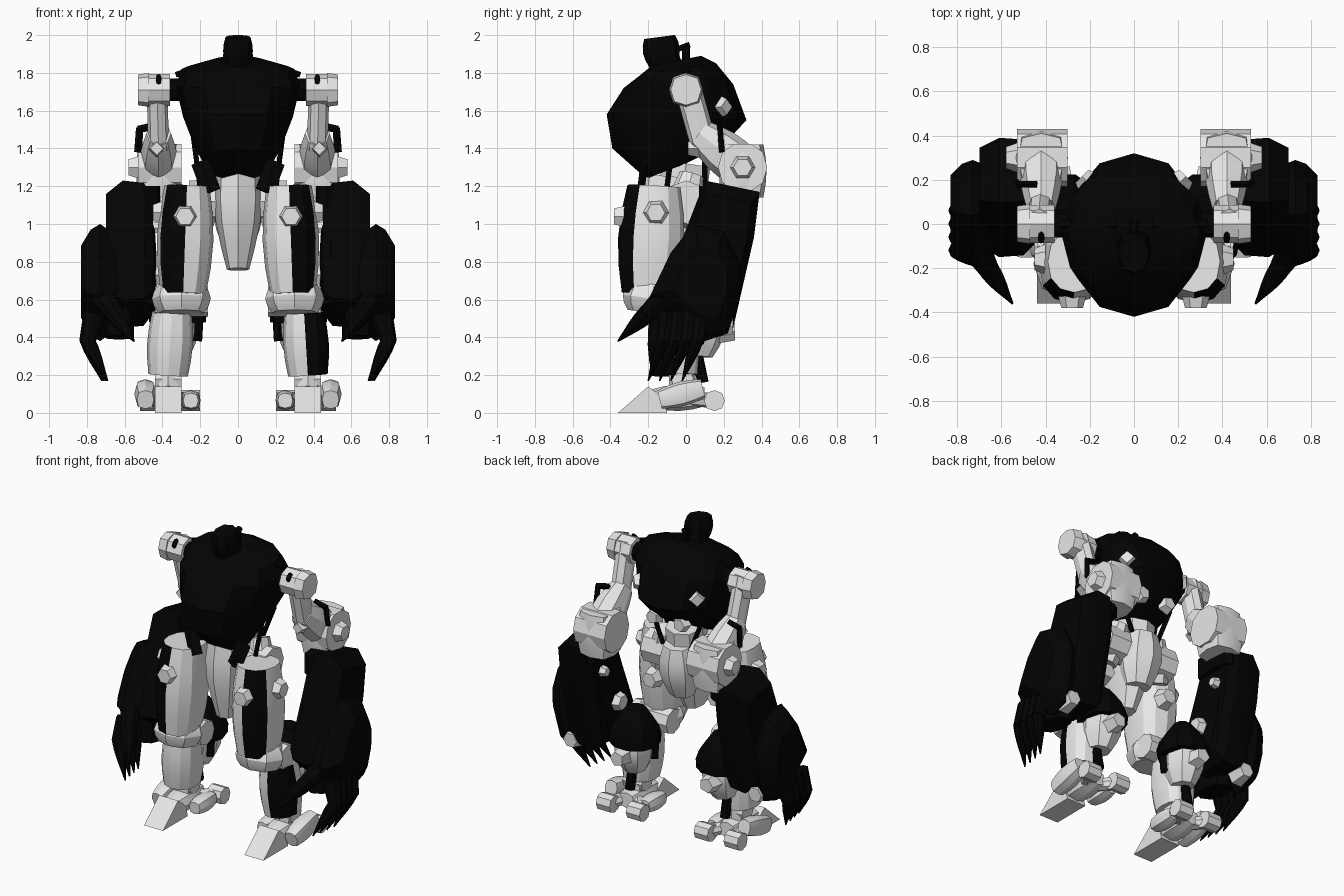
import bpy, bmesh, math
from mathutils import Vector

cube = bpy.data.objects.get("Cube")
if cube:
    bpy.data.objects.remove(cube, do_unlink=True)


def material(name, value):
    mat = bpy.data.materials.new(name)
    mat.use_nodes = True
    mat.diffuse_color = (value, value, value, 1)
    mat.node_tree.nodes["Principled BSDF"].inputs["Base Color"].default_value = mat.diffuse_color
    return mat


WHITE = material("off_white", .8)
BLACK = material("near_black", .001)


def at(x, y, z):
    return Vector((x, y, z))


# Directions on the model's left half, and its joints
OUT, BACK, UP = at(1, 0, 0), at(0, 1, 0), at(0, 0, 1)
IN, FRONT, DOWN = -OUT, -BACK, -UP
SHOULDER, ELBOW = at(.43, 0, 1.71), at(.42, .3, 1.3)
HIP, KNEE, ANKLE = at(.2, 0, 1.12), at(.3, -.1, .59), at(.37, -.02, .18)


def skin(name, loops, mat, mirror=True, dark_rule=None):
    """Join equal loops of points into a closed shell; faces matching the rule turn dark."""
    bm = bmesh.new()
    rings = [[bm.verts.new(point) for point in loop] for loop in loops]
    for low, high in zip(rings, rings[1:]):
        for i in range(len(low)):
            bm.faces.new((low[i - 1], low[i], high[i], high[i - 1]))
    bm.faces.new(rings[0])
    bm.faces.new(rings[-1])
    bmesh.ops.recalc_face_normals(bm, faces=bm.faces)
    for face in bm.faces:
        if dark_rule and dark_rule(face.calc_center_median()):
            face.material_index = 1
    mesh = bpy.data.meshes.new(name)
    bm.to_mesh(mesh)
    bm.free()
    mesh.materials.append(mat)
    if dark_rule:
        mesh.materials.append(BLACK)
    part = bpy.data.objects.new(name, mesh)
    bpy.context.collection.objects.link(part)
    if mirror:
        part.modifiers.new("mirror", 'MIRROR').use_mirror_merge = False
    bpy.ops.object.select_all(action='DESELECT')
    part.select_set(True)
    bpy.context.view_layer.objects.active = part
    bpy.ops.object.shade_smooth_by_angle(angle=math.radians(28))


def loop(centre, side, depth, sides, square):
    """Rounded cross-section; a lower square value is boxier."""
    def bend(value):
        return math.copysign(abs(value) ** square, value) if abs(value) > .001 else 0
    turns = [math.tau * i / sides for i in range(sides)]
    return [centre + side * bend(math.cos(a)) + depth * bend(math.sin(a)) for a in turns]


def limb(name, start, end, wide, deep, mat, bulge=0, taper=1, sides=8, square=.9, **options):
    """Shell along a line, tapering to its end and swelling at its middle."""
    axis = (end - start).normalized()
    guide = BACK if abs(axis.x) > .7 else OUT
    side = (guide - axis * guide.dot(axis)).normalized()
    depth = axis.cross(side)
    steps = 4 if bulge else 1
    loops = []
    for i in range(steps + 1):
        t = i / steps
        size = (1 + (taper - 1) * t) * (1 + bulge * math.sin(math.pi * t))
        loops.append(loop(start.lerp(end, t), side * wide * size, depth * deep * size, sides, square))
    skin(name, loops, mat, **options)


def stud(name, base, direction, radius, length, mat=WHITE, sides=6):
    limb(name, base, base + direction * length, radius, radius, mat, taper=.7, sides=sides, square=1)


def plate(name, outline, layers, mat):
    """Side outline (y, z) stacked across x; each layer is an x and a scale."""
    points = [at(0, y, z) for y, z in outline]
    middle = sum(points, Vector()) / len(points)
    skin(name, [[middle.lerp(p, size) + OUT * x for p in points] for x, size in layers], mat)


# Torso: tilted rings given by front (y, z), back (y, z) and half width
torso_rings = [((-.21, 1.24), (0, 1.32), .16), ((-.39, 1.4), (.2, 1.42), .23),
               ((-.42, 1.58), (.32, 1.55), .29), ((-.33, 1.72), (.25, 1.74), .33),
               ((-.24, 1.79), (.16, 1.85), .3), ((-.18, 1.84), (.08, 1.89), .13)]
torso_loops = []
for front, back, width in torso_rings:
    front, back = at(0, *front), at(0, *back)
    torso_loops.append(loop((front + back) / 2, OUT * width, (back - front) / 2, 12, .9))
skin("torso", torso_loops, BLACK, mirror=False)
limb("neck", at(0, -.08, 1.8), at(0, -.11, 1.9), .08, .07, BLACK, mirror=False)
limb("head", at(0, -.12, 1.84), at(0, -.14, 1.99), .06, .075, BLACK, bulge=.25, taper=1.1, mirror=False)
limb("antenna", at(0, -.06, 1.92), at(0, .02, 1.95), .02, .015, BLACK, mirror=False)
limb("antenna_post", at(0, 0, 1.86), at(0, 0, 1.95), .02, .02, BLACK, mirror=False)
limb("collar_strut", at(.08, 0, 1.87), at(.33, 0, 1.79), .02, .015, BLACK)
stud("upper_back_vent", at(.2, .18, 1.62), (OUT + BACK).normalized(), .06, .05, sides=4)
stud("lower_back_vent", at(.1, .17, 1.42), BACK, .06, .05, sides=5)

# Waist, pelvis, hips and the straps hanging from the torso
limb("waist", at(0, -.03, 1.1), at(0, 0, 1.32), .12, .13, WHITE, mirror=False)
limb("pelvis", at(0, -.1, .76), at(0, -.06, 1.25), .06, .09, WHITE, bulge=.3, taper=2, mirror=False)
limb("rear_pelvis", at(0, .03, .88), at(0, .07, 1.22), .08, .08, WHITE, bulge=.5, taper=1.2, mirror=False)
limb("hip_joint", HIP + IN * .1, HIP + OUT * .06, .11, .11, WHITE)
limb("hip_block", at(.2, -.04, 1), at(.14, .03, 1.26), .07, .08, WHITE, bulge=.2, taper=.8)
limb("hip_strap", at(.2, -.22, 1.33), at(.14, -.24, 1.17), .05, .02, BLACK, sides=4)
limb("side_cable", at(.24, -.06, 1.5), at(.2, -.1, 1.2), .015, .015, BLACK, sides=5)
limb("rear_cable", at(.2, .1, 1.45), at(.1, .1, 1.2), .015, .015, BLACK, sides=5)

# Shoulders and upper arms
limb("shoulder_axle", SHOULDER + IN * .15, SHOULDER, .06, .06, BLACK)
limb("shoulder_hub", SHOULDER + IN * .07, SHOULDER + OUT * .05, .085, .085, WHITE, square=1)
limb("shoulder_cap", SHOULDER + OUT * .04, SHOULDER + OUT * .1, .09, .09, WHITE, taper=.9, square=.8)
SLOT = SHOULDER + IN * .01 + UP * .05 + FRONT * .055
limb("shoulder_slot", SLOT, SLOT + (UP + FRONT) * .012, .015, .03, BLACK)
limb("upper_arm", SHOULDER + UP * .05, at(.42, .1, 1.4), .055, .07, WHITE)
limb("elbow_fork", at(.42, .07, 1.48), ELBOW, .065, .08, WHITE, bulge=.2, taper=1.4)
limb("arm_strap_top", at(.44, .18, 1.52), at(.53, .18, 1.5), .015, .02, BLACK, sides=4)
limb("arm_strap_side", at(.52, .18, 1.51), at(.53, .19, 1.38), .02, .015, BLACK, sides=4)
stud("upper_arm_stud", at(.43, .08, 1.4), FRONT, .05, .07, sides=4)

# Elbows
limb("elbow_drum", ELBOW + IN * .12, ELBOW + OUT * .11, .13, .13, WHITE, sides=10)
limb("elbow_guard", ELBOW + DOWN * .16, ELBOW + UP * .12, .105, .11, WHITE, bulge=.15, square=.6)
stud("elbow_stud", ELBOW + OUT * .1, OUT, .07, .06)

# Forearms
plate("forearm", [(.1, 1.23), (.39, 1.17), (.36, .93), (.25, .45), (.02, .45), (-.15, .6), (0, .97)],
      [(.45, .8), (.5, .97), (.61, 1), (.7, .82)], BLACK)
limb("forearm_cuff", at(.47, .22, 1.07), at(.47, .22, 1.2), .06, .15, BLACK, square=.6)
limb("forearm_inner_panel", at(.49, .04, .54), at(.49, .17, .97), .05, .14, BLACK, bulge=.2, square=.7)
stud("cuff_stud", at(.46, .24, .98), IN, .04, .05)
stud("wrist_stud", at(.46, .1, .73), IN, .07, .07)

# Hands: domed shield, palm, thumb and curved claws
plate("hand_shield", [(.04, 1), (.2, .96), (.29, .78), (.28, .6), (.22, .42), (.1, .38), (-.19, .62), (-.08, .85)],
      [(.62, .75), (.73, 1), (.78, .9), (.83, .62)], BLACK)
limb("palm", at(.63, 0, .4), at(.63, .02, .62), .08, .13, BLACK)
stud("knuckle", at(.68, .15, .46), BACK, .07, .1)
THUMB_JOINT = at(.66, -.2, .53)
limb("thumb_base", at(.72, -.1, .62), THUMB_JOINT, .07, .07, BLACK, taper=.7)
limb("thumb_claw", THUMB_JOINT, at(.55, -.36, .38), .05, .05, BLACK, bulge=.2, taper=.1)
for finger in range(4):
    knuckle = at(.76, -.1 + .06 * finger, .52)
    bend = knuckle + OUT * .04 + DOWN * .15 + FRONT * .02
    tip = at(.69 + .01 * finger, -.2 + .06 * finger, .17)
    limb(f"finger_{finger}", knuckle, bend, .06, .05, BLACK, taper=.7)
    limb(f"claw_{finger}", bend + UP * .02, tip, .04, .035, BLACK, bulge=.3, taper=.1)

# Thighs, with dark outer front faces
limb("thigh", at(.29, -.2, .63), at(.27, -.17, 1.2), .12, .14, WHITE, bulge=.25, sides=12,
     dark_rule=lambda c: c.x > .29 and c.y < -.24)
stud("thigh_front_stud", at(.28, -.3, 1.04), FRONT, .07, .08)
stud("thigh_side_stud", at(.4, -.16, 1.06), OUT, .07, .05)
stud("thigh_rear_stud", at(.24, -.02, .9), BACK, .07, .07)

# Knees, with wide dark domes behind them
limb("knee_guard", KNEE + FRONT * .09 + DOWN * .06, KNEE + FRONT * .07 + UP * .09, .12, .12, WHITE, bulge=.3)
limb("knee_joint", KNEE + IN * .14, KNEE + OUT * .14, .08, .08, WHITE)
limb("rear_dome", at(.32, .08, .48), at(.32, .07, .71), .15, .15, BLACK, bulge=.3, taper=.4, sides=10)
limb("inner_knee_bar", at(.21, .02, .55), at(.22, .02, .38), .03, .03, BLACK, sides=4)

# Shins; only the left one carries a dark outer front
for side, sign in (("left", 1), ("right", -1)):
    limb(f"{side}_shin", at(.37 * sign, -.06, .2), at(.35 * sign, -.07, .53), .105, .12, WHITE,
         bulge=.15, sides=12, mirror=False, dark_rule=lambda c: c.x > .36 and c.y < -.05)
limb("calf", at(.33, .06, .3), at(.32, .08, .52), .07, .08, WHITE, bulge=.3, taper=1.5)
stud("calf_stud", at(.33, .14, .43), BACK, .07, .12, sides=5)
limb("ankle_piston", at(.35, .04, .4), at(.35, .09, .16), .03, .03, BLACK)

# Feet: wedge toe, instep, side capsules and heel knobs
limb("ankle", ANKLE + IN * .07, ANKLE + OUT * .07, .06, .06, WHITE)
limb("ankle_post", ANKLE + DOWN * .06, ANKLE + UP * .08, .07, .07, WHITE)
plate("toe", [(-.36, 0), (-.1, 0), (-.12, .08), (-.2, .14)], [(.3, 1), (.44, 1)], WHITE)
limb("instep", at(.37, -.18, .075), at(.37, .1, .085), .06, .05, WHITE, bulge=.4)
limb("outer_foot", at(.49, -.14, .07), at(.49, .09, .13), .045, .05, WHITE, bulge=.3, square=.7)
limb("inner_foot", at(.25, -.1, .065), at(.25, .08, .07), .04, .04, WHITE, bulge=.3, square=.7)
for place, x in (("inner", .25), ("outer", .47)):
    knob = at(x, .15, .065)
    limb(f"{place}_heel_arm", ANKLE + DOWN * .1, knob, .04, .04, WHITE)
    limb(f"{place}_heel_knob", knob + IN * .05, knob + OUT * .05, .055, .055, WHITE)
